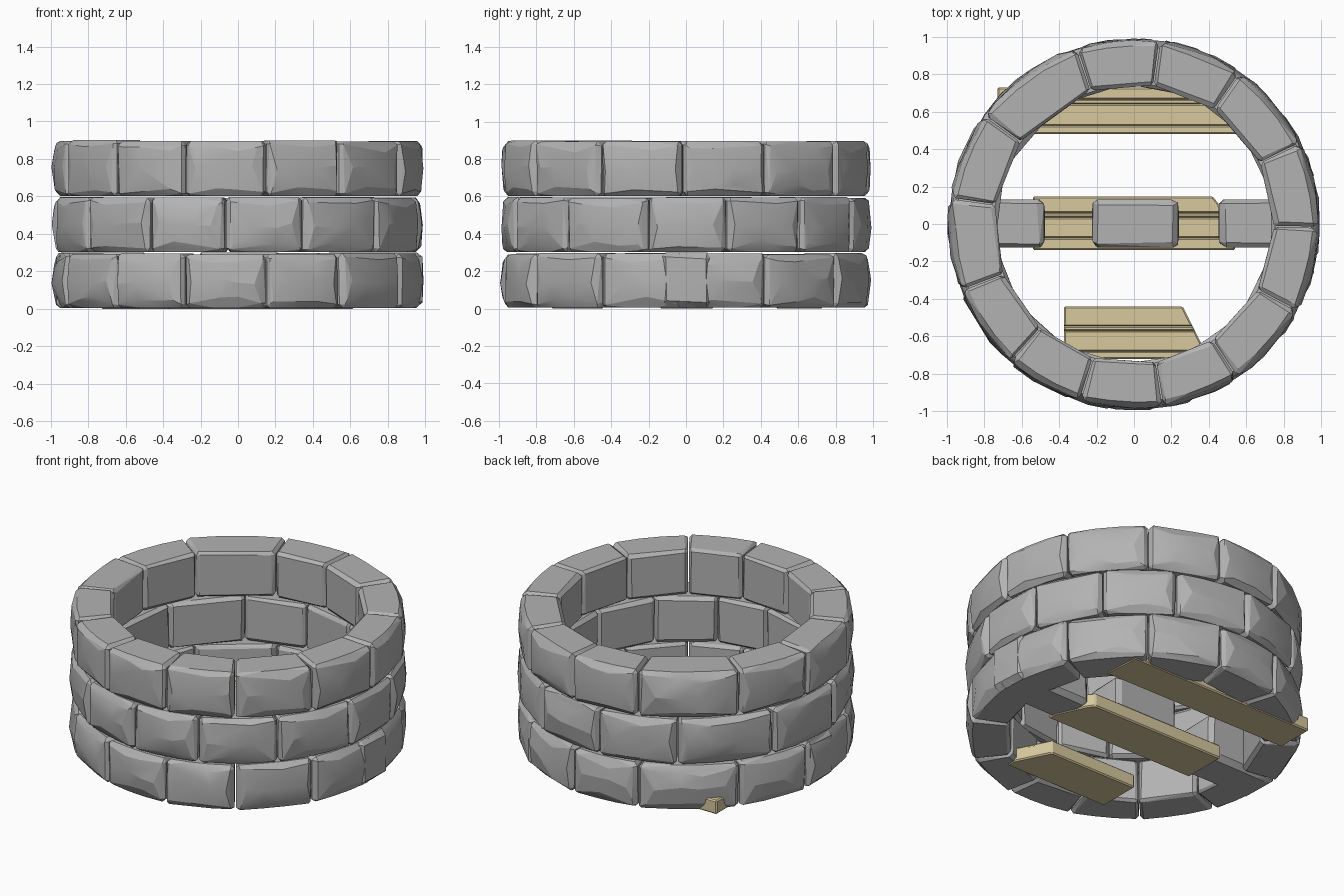
import bpy, bmesh, math, random
from mathutils import Vector

if "Cube" in bpy.data.objects:
    bpy.data.objects.remove(bpy.data.objects["Cube"])

random.seed(4)


def material(name, rgb):
    m = bpy.data.materials.new(name)
    m.diffuse_color = (*rgb, 1)
    m.use_nodes = True
    m.node_tree.nodes["Principled BSDF"].inputs["Base Color"].default_value = m.diffuse_color
    return m


STONE = material("grey stone", (0.45, 0.45, 0.45))
WOOD = material("pale wood", (0.68, 0.58, 0.34))


def finish(name, bm, mat, angle):
    bmesh.ops.recalc_face_normals(bm, faces=bm.faces)
    me = bpy.data.meshes.new(name)
    bm.to_mesh(me)
    bm.free()
    me.materials.append(mat)
    ob = bpy.data.objects.new(name, me)
    bpy.context.collection.objects.link(ob)
    bpy.ops.object.select_all(action='DESELECT')
    ob.select_set(True)
    bpy.context.view_layer.objects.active = ob
    bpy.ops.object.shade_smooth_by_angle(angle=math.radians(angle))
    return ob


def hull(name, points):
    """Chiselled stone: convex hull of a point cloud."""
    bm = bmesh.new()
    for p in points:
        bm.verts.new(p)
    res = bmesh.ops.convex_hull(bm, input=bm.verts)
    junk = {g for g in res["geom_interior"] + res["geom_unused"]
            if isinstance(g, bmesh.types.BMVert)}
    bmesh.ops.delete(bm, geom=list(junk), context='VERTS')
    bmesh.ops.dissolve_limit(bm, angle_limit=math.radians(3),
                             verts=bm.verts, edges=bm.edges)
    return finish(name, bm, STONE, 14)


def chamfered(lo, hi, cut):
    """Three points at every box corner, each pulled back on two axes."""
    pts = []
    for corner in range(8):
        side = [(corner >> k) & 1 for k in range(3)]
        for keep in range(3):
            p = []
            for k in range(3):
                c = 0 if k == keep else cut[k] * random.uniform(0.6, 1.3)
                p.append(hi[k] - c if side[k] else lo[k] + c)
            pts.append(p)
    return pts


def wall_stone(name, a0, a1, z0, z1):
    """Curved block: box in (angle, radius, height), bent round the ring."""
    lo, hi = (a0 + 0.004, 0.745, z0), (a1 - 0.004, 0.978, z1)
    pts = chamfered(lo, hi, (0.022, 0.022, 0.02))
    # bulge of the outer face
    for t in (0.13, 0.38, 0.62, 0.87):
        for h in (0.16, 0.5, 0.84):
            r = 0.992 - 0.012 * (h != 0.5) + random.uniform(-0.010, 0.006)
            tt = t + random.uniform(-0.06, 0.06)
            pts.append((a0 + (a1 - a0) * tt, r,
                        z0 + (z1 - z0) * (h + random.uniform(-0.06, 0.06))))
    # crown of the top and bottom edges follows the curve
    for t in (0.35, 0.65):
        for z in (z0, z1):
            pts.append((a0 + (a1 - a0) * t, 0.95, z))
    hull(name, [(r * math.cos(a), r * math.sin(a), z) for a, r, z in pts])


# Three courses of stones, the middle one staggered
outer_joints = [-1, 26, 55, 82, 108, 144, 172, 201, 228, 253, 279, 304, 332]
middle_joints = [13, 39, 65, 93, 122, 157, 188, 215, 241, 266, 291, 319, 348]
for course, (joints, z0, z1) in {
        "bottom": (outer_joints, 0.005, 0.298),
        "middle": (middle_joints, 0.302, 0.598),
        "top": (outer_joints, 0.602, 0.90)}.items():
    for i, a in enumerate(joints):
        b = joints[i + 1] if i + 1 < len(joints) else joints[0] + 360
        wall_stone(f"{course}_course_stone", math.radians(a), math.radians(b),
                   z0, z1 - random.uniform(0, 0.008))

# Row of blocks across the floor
for x0, x1 in ((-0.97, -0.48), (-0.22, 0.235), (0.455, 0.985)):
    pts = chamfered((x0, -0.125, 0.005), (x1, 0.13, 0.30), (0.03, 0.025, 0.03))
    pts += [(x, y, 0.15) for x in (x0 - 0.005, x1 + 0.005) for y in (-0.06, 0.06)]
    hull("floor_stone", pts)


def plank(name, outline, grooves, z0=0.0, z1=0.09):
    """Board from a plan outline, with long shallow grooves on its top."""
    bm = bmesh.new()
    base = bm.faces.new([bm.verts.new((x, y, z0)) for x, y in outline])
    ext = bmesh.ops.extrude_face_region(bm, geom=[base])
    for v in ext["geom"]:
        if isinstance(v, bmesh.types.BMVert):
            v.co.z = z1
    bmesh.ops.bevel(bm, geom=bm.edges[:], offset=0.008, segments=1,
                    affect='EDGES')
    # slice along each groove, then sink its middle line
    for y in grooves:
        for d in (-0.007, 0, 0.007):
            bmesh.ops.bisect_plane(bm, geom=bm.verts[:] + bm.edges[:] + bm.faces[:],
                                   plane_co=Vector((0, y + d, 0)),
                                   plane_no=Vector((0, 1, 0)))
        for v in bm.verts:
            if abs(v.co.y - y) < 0.001 and v.co.z > z1 - 0.01:
                v.co.z -= 0.012
    finish(name, bm, WOOD, 20)


# Floor planks: front, middle and back
plank("front_plank", [(-0.375, -0.72), (0.37, -0.72), (0.37, -0.66),
                      (0.26, -0.44), (-0.375, -0.44)], (-0.545, -0.57, -0.68))
plank("middle_plank", [(-0.54, -0.14), (0.54, -0.14), (0.54, -0.08), (0.45, 0.11),
                       (0.42, 0.148), (-0.54, 0.148)], (0.06, 0.035, -0.075))
plank("back_plank", [(-0.73, 0.48), (0.62, 0.48), (0.60, 0.73), (-0.73, 0.73)],
      (0.665, 0.64, 0.525))
